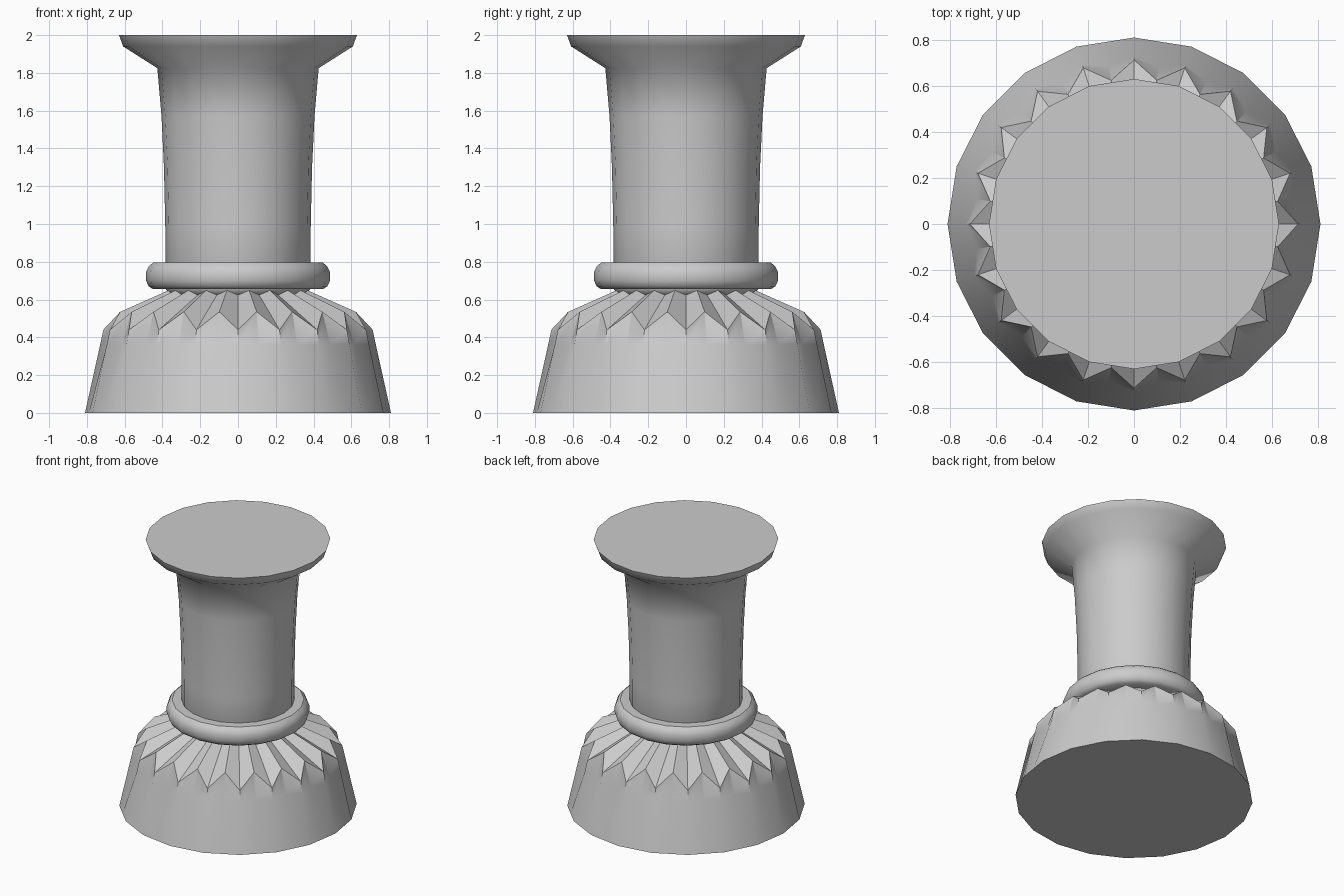
import bpy, bmesh
from math import sin, cos, pi, radians

if "Cube" in bpy.data.objects:
    bpy.data.objects.remove(bpy.data.objects["Cube"])

N = 20  # sides and number of flutes


def finish(name, bm, angle):
    bmesh.ops.recalc_face_normals(bm, faces=bm.faces)
    mesh = bpy.data.meshes.new(name)
    bm.to_mesh(mesh)
    bm.free()
    obj = bpy.data.objects.new(name, mesh)
    bpy.context.collection.objects.link(obj)
    bpy.ops.object.select_all(action='DESELECT')
    obj.select_set(True)
    bpy.context.view_layer.objects.active = obj
    bpy.ops.object.shade_smooth_by_angle(angle=radians(angle))
    return obj


def lathe(name, ridge, valley=None, closed=False, angle=40):
    """Revolve (r, z) profile; with a valley profile, alternate it with the ridge."""
    bm = bmesh.new()
    profiles = [ridge, valley] if valley else [ridge]
    count = N * len(profiles)
    cols = []
    for i in range(count):
        a = 2 * pi * i / count
        cols.append([bm.verts.new((r * cos(a), r * sin(a), z))
                     for r, z in profiles[i % len(profiles)]])
    rows = len(ridge)
    for i in range(count):
        c, d = cols[i], cols[(i + 1) % count]
        for j in range(rows if closed else rows - 1):
            k = (j + 1) % rows
            bm.faces.new((c[j], d[j], d[k], c[k]))
    if not closed:
        bm.faces.new([c[0] for c in cols])
        bm.faces.new([c[-1] for c in cols])
    return finish(name, bm, angle)


# Fluted base: ridges and valleys merge into a plain 20-sided foot
lathe("fluted_base",
      [(0.81, 0), (0.73, 0.36), (0.713, 0.44), (0.36, 0.625)],
      [(0.80, 0), (0.69, 0.36), (0.632, 0.535), (0.37, 0.65)], angle=35)

# Rounded collar ring
lathe("collar", [(0.37, 0.655), (0.45, 0.655), (0.473, 0.67), (0.487, 0.70),
                 (0.487, 0.745), (0.473, 0.775), (0.45, 0.795), (0.37, 0.795)],
      closed=True)

# Stem that widens gently, then flares into the flat-topped cap
lathe("stem_and_cap", [(0.36, 0.62), (0.385, 0.66), (0.385, 0.98), (0.392, 1.3),
                       (0.405, 1.57), (0.427, 1.825), (0.608, 1.94), (0.63, 2.0)],
      angle=60)
